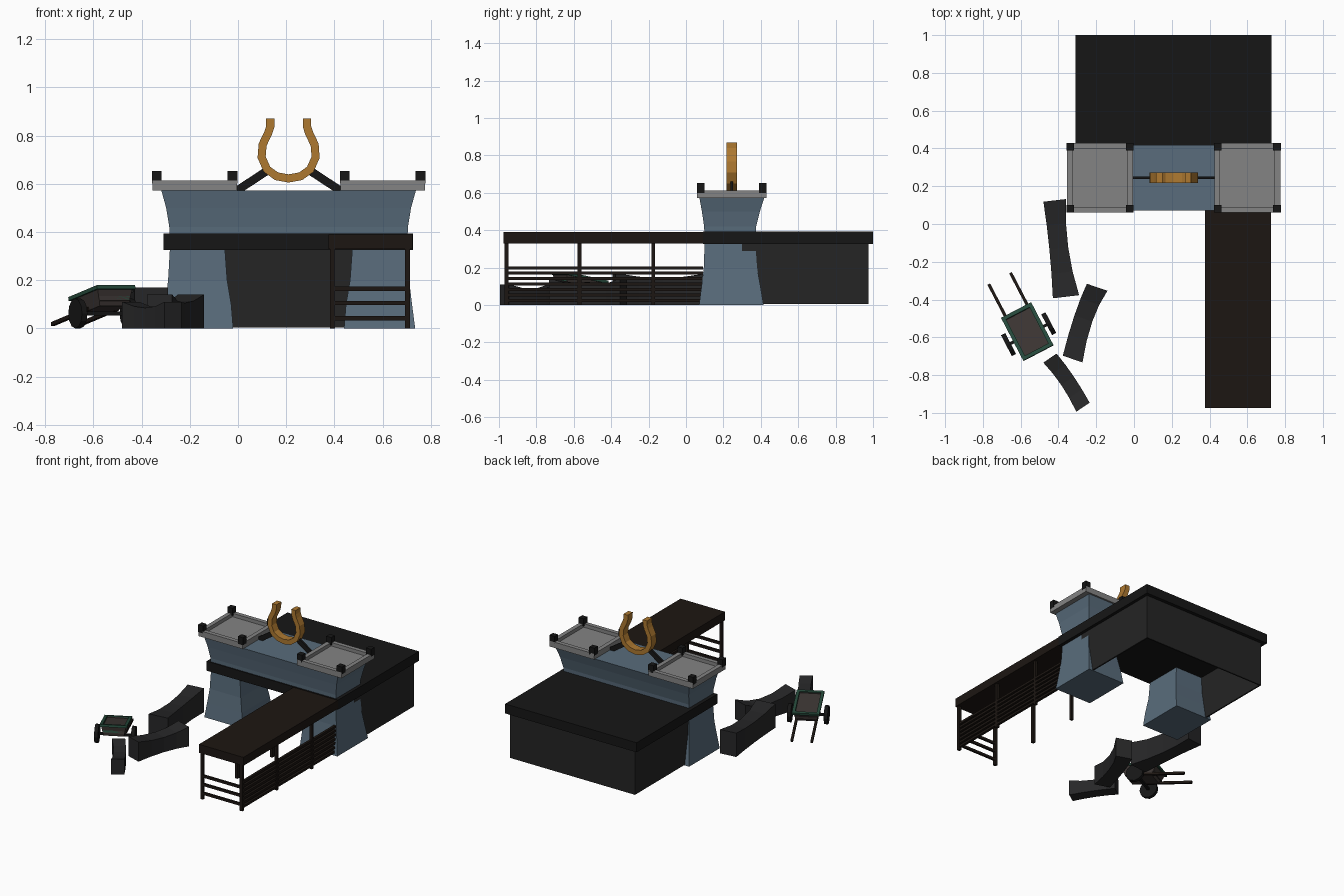
import bpy, bmesh, math
from mathutils import Vector, Matrix

if "Cube" in bpy.data.objects:
    bpy.data.objects.remove(bpy.data.objects["Cube"])

CX = 0.21  # centre line of the gatehouse


def material(name, col):
    m = bpy.data.materials.new(name)
    m.diffuse_color = (*col, 1)
    m.use_nodes = True
    m.node_tree.nodes["Principled BSDF"].inputs["Base Color"].default_value = m.diffuse_color
    return m


BLUE = material("blue_stone", (0.10, 0.15, 0.20))
GREY = material("grey_stone", (0.23, 0.23, 0.23))
BLACK = material("black", (0.008, 0.008, 0.008))
WALL = material("dark_wall", (0.018, 0.018, 0.018))
BROWN = material("dark_wood", (0.012, 0.008, 0.006))
STONE = material("dark_stone", (0.02, 0.02, 0.021))
GOLD = material("gold", (0.42, 0.19, 0.03))
GREEN = material("green", (0.02, 0.07, 0.045))
TRAY = material("tray_wood", (0.045, 0.036, 0.033))


def finish(name, bm, mat, matrix=None):
    bmesh.ops.recalc_face_normals(bm, faces=bm.faces)
    me = bpy.data.meshes.new(name)
    bm.to_mesh(me)
    bm.free()
    me.materials.append(mat)
    ob = bpy.data.objects.new(name, me)
    bpy.context.collection.objects.link(ob)
    if matrix:
        ob.matrix_world = matrix
    return ob


def loft(name, rings, mat, matrix=None):
    bm = bmesh.new()
    vs = [[bm.verts.new(p) for p in r] for r in rings]
    n = len(rings[0])
    for a, b in zip(vs, vs[1:]):
        for i in range(n):
            bm.faces.new((a[i], a[(i + 1) % n], b[(i + 1) % n], b[i]))
    bm.faces.new(vs[0])
    bm.faces.new(vs[-1])
    return finish(name, bm, mat, matrix)


def rect(x0, x1, y0, y1, z):
    return [(x0, y0, z), (x1, y0, z), (x1, y1, z), (x0, y1, z)]


def box(name, x0, x1, y0, y1, z0, z1, mat, matrix=None):
    return loft(name, [rect(x0, x1, y0, y1, z0), rect(x0, x1, y0, y1, z1)], mat, matrix)


def tray(name, outer, z0, z1, rim, depth, mat, matrix=None, taper=1.0):
    # box with a recessed top
    x0, x1, y0, y1 = outer
    t = taper
    return loft(name, [rect(x0 * t, x1 * t, y0 * t, y1 * t, z0) if t != 1 else rect(x0, x1, y0, y1, z0),
                       rect(x0, x1, y0, y1, z1),
                       rect(x0 + rim, x1 - rim, y0 + rim, y1 - rim, z1),
                       rect(x0 + rim, x1 - rim, y0 + rim, y1 - rim, z1 - depth)], mat, matrix)


def beam(name, a, b, w, h, mat, matrix=None):
    a, b = Vector(a), Vector(b)
    m = Matrix.Translation((a + b) / 2) @ (b - a).to_track_quat('Z', 'Y').to_matrix().to_4x4()
    L = (b - a).length / 2
    return box(name, -w / 2, w / 2, -h / 2, h / 2, -L, L, mat, matrix @ m if matrix else m)


# gate towers: flared foot, narrow waist (z, outer x, inner x, front y, back y)
foot = [(0.0, 0.525, 0.23, 0.07, 0.415), (0.1, 0.512, 0.238, 0.083, 0.398),
        (0.2, 0.5, 0.255, 0.095, 0.38), (0.34, 0.492, 0.265, 0.1, 0.37)]
for s, side in ((-1, "left"), (1, "right")):
    loft(side + "_tower", [rect(CX + s * i, CX + s * o, f, b, z) for z, o, i, f, b in foot], BLUE)
# upper wall bridging both towers
upper = [(0.33, 0.492, 0.1, 0.37), (0.42, 0.495, 0.097, 0.375),
         (0.5, 0.508, 0.085, 0.395), (0.572, 0.528, 0.072, 0.418)]
loft("upper_wall", [rect(CX - o, CX + o, f, b, z) for z, o, f, b in upper], BLUE)

# tower platforms with corner blocks
for s, side in ((-1, "left"), (1, "right")):
    x0, x1 = sorted((CX + s * 0.215, CX + s * 0.565))
    tray(side + "_platform", (x0, x1, 0.06, 0.43), 0.572, 0.613, 0.03, 0.025, GREY)
    for x in (x0 + 0.018, x1 - 0.018):
        for y in (0.08, 0.41):
            box(side + "_corner_block", x - 0.02, x + 0.02, y - 0.02, y + 0.02, 0.6, 0.653, BLACK)

# rear hall: open shell under a slab roof
box("hall_roof", -0.31, 0.727, 0.09, 1.0, 0.325, 0.393, BLACK)
box("hall_back_wall", -0.28, 0.705, 0.965, 0.975, 0.004, 0.33, WALL)
for x, side in ((-0.28, "left"), (0.695, "right")):
    box("hall_%s_wall" % side, x, x + 0.01, 0.3, 0.975, 0.004, 0.33, WALL)

# front shed: roof, posts and rails
box("shed_roof", 0.375, 0.725, -0.975, 0.092, 0.33, 0.39, BROWN)
for x in (0.392, 0.703):
    for y in (-0.96, -0.57, -0.175):
        box("shed_post", x - 0.01, x + 0.01, y - 0.01, y + 0.01, 0, 0.335, BROWN)
for z in (0.042, 0.105, 0.165):
    box("shed_end_rail", 0.392, 0.703, -0.967, -0.953, z - 0.009, z + 0.009, BROWN)
for i in range(7):
    z = 0.025 + i * 0.029
    box("shed_side_rail", 0.693, 0.711, -0.96, 0.09, z - 0.008, z + 0.008, BROWN)

# horseshoe: flat bar swept along a U
half = [(0.0, 0.622), (0.05, 0.631), (0.09, 0.66), (0.112, 0.71),
        (0.108, 0.762), (0.085, 0.81), (0.076, 0.838), (0.076, 0.87)]
path = [Vector((-x, z)) for x, z in half[:0:-1]] + [Vector(p) for p in half]
rings = []
for i, p in enumerate(path):
    d = (path[min(i + 1, len(path) - 1)] - path[max(i - 1, 0)]).normalized()
    if i in (0, len(path) - 1):
        d = Vector((0, -1 if i == 0 else 1))
    n = Vector((-d.y, d.x)) * 0.017
    rings.append([(CX + q.x, y, q.y) for q, y in
                  ((p - n, 0.216), (p + n, 0.216), (p + n, 0.272), (p - n, 0.272))])
loft("horseshoe", rings, GOLD)
for s in (-1, 1):
    beam("horseshoe_strut", (CX + s * 0.22, 0.244, 0.568), (CX + s * 0.095, 0.244, 0.65), 0.014, 0.034, BLACK)

# stone barriers, waisted along their length (x, y, width, height)
barriers = [[(-0.42, 0.125, 0.12, 0.17), (-0.398, -0.13, 0.10, 0.145), (-0.36, -0.385, 0.14, 0.17)],
            [(-0.195, -0.335, 0.115, 0.14), (-0.268, -0.50, 0.10, 0.105), (-0.325, -0.715, 0.11, 0.14)],
            [(-0.445, -0.71, 0.085, 0.11), (-0.352, -0.83, 0.08, 0.085), (-0.27, -0.97, 0.085, 0.11)]]
for secs in barriers:
    a, b, c = secs
    fine = []
    for k in range(5):  # quadratic curve through the three sections
        t = k / 4
        w = ((1 - t) * (1 - 2 * t), 4 * t * (1 - t), t * (2 * t - 1))
        fine.append([w[0] * p + w[1] * q + w[2] * r for p, q, r in zip(a, b, c)])
    d = Vector((c[0] - a[0], c[1] - a[1])).normalized()
    rings = []
    for x, y, w, h in fine:
        ox, oy = -d.y * w / 2, d.x * w / 2
        rings.append([(x - ox, y - oy, 0), (x + ox, y + oy, 0), (x + ox, y + oy, h), (x - ox, y - oy, h)])
    loft("barrier", rings, STONE)

# hand cart, tipped down on its handles (local +y = handles)
turn = Matrix.Translation((-0.558, -0.583, 0)) @ Matrix.Rotation(math.radians(27.5), 4, 'Z')
tip = turn @ Matrix.Translation((0, 0, 0.07)) @ Matrix.Rotation(math.radians(-11), 4, 'X')
tray("cart_tray", (-0.083, 0.083, -0.122, 0.122), 0.005, 0.08, 0.012, 0.055, TRAY, tip, 0.8)
loft("cart_rim", [rect(-a, a, -b, b, z) for a, b, z in
                  ((0.078, 0.117, 0.07), (0.09, 0.13, 0.07), (0.09, 0.13, 0.086),
                   (0.07, 0.11, 0.086), (0.07, 0.11, 0.03))], GREEN, tip)
box("cart_floor", -0.069, 0.069, -0.109, 0.109, 0.028, 0.075, TRAY, tip)
for s in (-1, 1):
    beam("cart_handle", (s * 0.065, 0.0, 0.012), (s * 0.065, 0.335, 0.012), 0.016, 0.016, BROWN, tip)
    bm = bmesh.new()
    bmesh.ops.create_cone(bm, cap_ends=True, segments=12, radius1=0.062, radius2=0.062, depth=0.025)
    finish("cart_wheel", bm, BLACK, turn @ Matrix.Translation((s * 0.12, 0, 0.062)) @ Matrix.Rotation(math.pi / 2, 4, 'Y'))
beam("cart_axle", (-0.12, 0, 0.062), (0.12, 0, 0.062), 0.016, 0.016, BLACK, turn)
